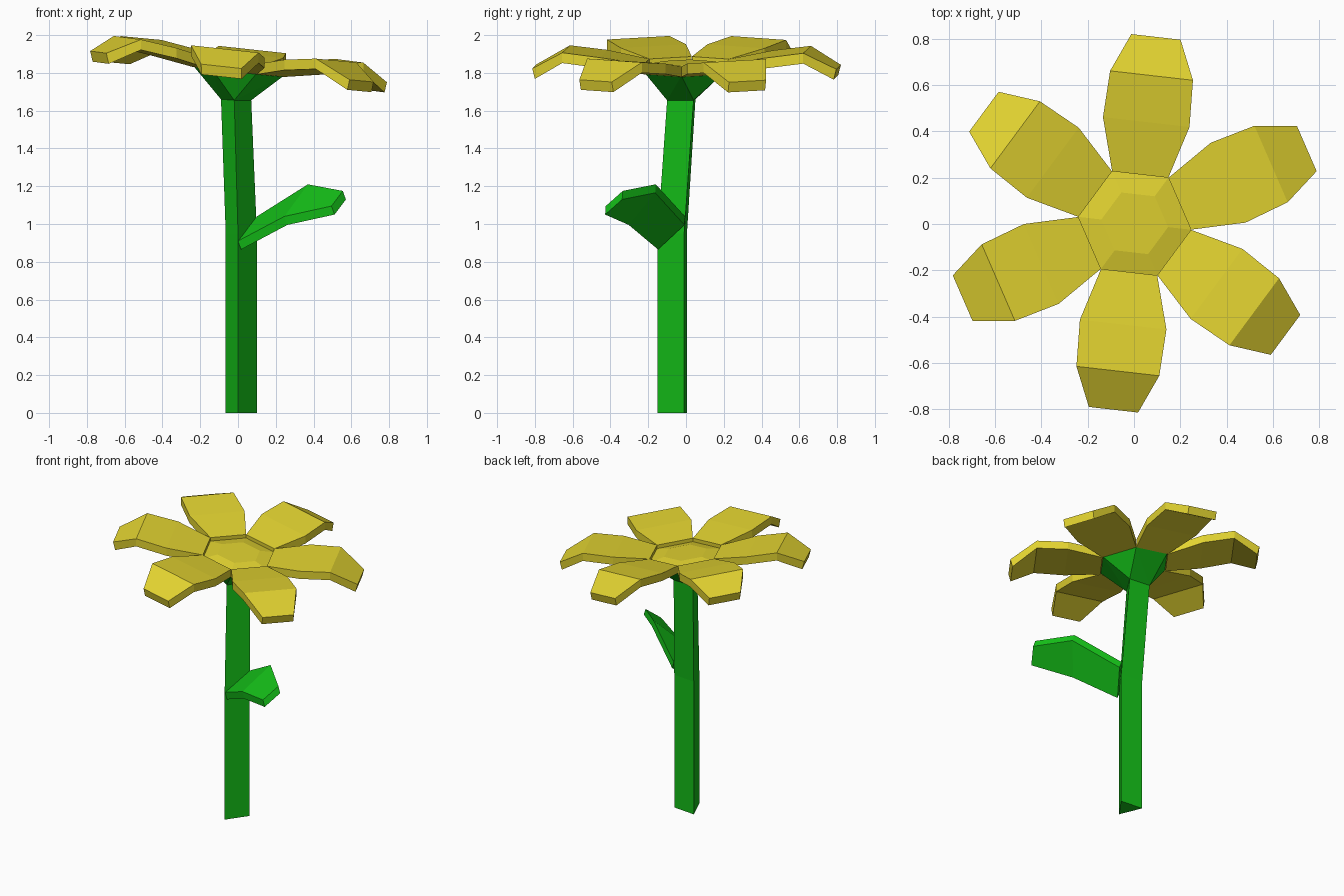
import bpy, bmesh, math
from mathutils import Vector

if "Cube" in bpy.data.objects:
    bpy.data.objects.remove(bpy.data.objects["Cube"])


def material(name, rgb):
    m = bpy.data.materials.new(name)
    m.diffuse_color = (*rgb, 1)
    m.use_nodes = True
    m.node_tree.nodes["Principled BSDF"].inputs["Base Color"].default_value = m.diffuse_color
    return m


GREEN = material("green", (0.007, 0.52, 0.009))
YELLOW = material("yellow", (0.76, 0.65, 0.03))


def loft(name, rings, mat, cap_start=True, cap_end=True):
    """Join equal-sized rings of points into a flat-shaded solid."""
    bm = bmesh.new()
    loops = [[bm.verts.new(p) for p in r] for r in rings]
    n = len(loops[0])
    for a, b in zip(loops, loops[1:]):
        for i in range(n):
            j = (i + 1) % n
            bm.faces.new((a[i], a[j], b[j], b[i]))
    if cap_start:
        bm.faces.new(loops[0])
    if cap_end:
        bm.faces.new(loops[-1])
    return finish(name, bm, mat)


def finish(name, bm, mat):
    bmesh.ops.recalc_face_normals(bm, faces=bm.faces)
    me = bpy.data.meshes.new(name)
    bm.to_mesh(me)
    bm.free()
    me.materials.append(mat)
    ob = bpy.data.objects.new(name, me)
    bpy.context.collection.objects.link(ob)
    return ob


def head(x, y, h):
    """Point on the tilted flower head."""
    return Vector((x + 0.003, y + 0.003, 1.855 + h - 0.108 * x + 0.01 * y))


START = math.radians(-6.5)


def hexagon(r, h):
    return [head(r * math.cos(START + k * math.pi / 3),
                 r * math.sin(START + k * math.pi / 3), h) for k in range(6)]


# Three-sided stem with a slight bend
base = [(0, -0.15), (0.10, -0.01), (-0.065, 0.005)]
top = [(-0.02, -0.10, 1.655), (0.07, 0.04, 1.655), (-0.09, 0.05, 1.66)]
loft("stem", [[(x, y, 0) for x, y in base], [(x, y, 0.95) for x, y in base], top], GREEN)

# Green cup under the flower, from triangle to hexagon
bm = bmesh.new()
for p in top + hexagon(0.24, -0.045):
    bm.verts.new(p)
bmesh.ops.convex_hull(bm, input=bm.verts)
finish("flower_cup", bm, GREEN)

# Flower centre with a raised middle
loft("flower_centre", [hexagon(0.243, -0.045), hexagon(0.245, -0.02), hexagon(0.145, 0.0)], YELLOW)

# Petals: distance out, half width, height
PROFILE = [(0.212, 0.122, 0.005), (0.44, 0.188, 0.045), (0.642, 0.18, 0.07), (0.81, 0.107, -0.022)]
for k in range(6):
    ang = START + math.pi / 6 + k * math.pi / 3
    c, s = math.cos(ang), math.sin(ang)
    rings = []
    for u, w, h in PROFILE:
        d = 0.014 if h < 0 else 0
        rings.append([head((u - o) * c - v * s, (u - o) * s + v * c, h + dz)
                      for v, dz, o in ((-w, 0, 0), (w, 0, 0), (w, -0.055, d), (-w, -0.055, d))])
    loft(f"petal_{k + 1}", rings, YELLOW)

# Leaf: pairs of lower and upper edge points
edges = [((0.0, -0.145, 0.91), (0.10, -0.005, 1.04)),
         ((0.245, -0.30, 1.04), (0.37, -0.16, 1.21)),
         ((0.495, -0.425, 1.095), (0.555, -0.335, 1.175))]
off = Vector((0.016, -0.003, -0.045))
loft("leaf", [[Vector(a), Vector(b), Vector(b) + off, Vector(a) + off] for a, b in edges], GREEN)
